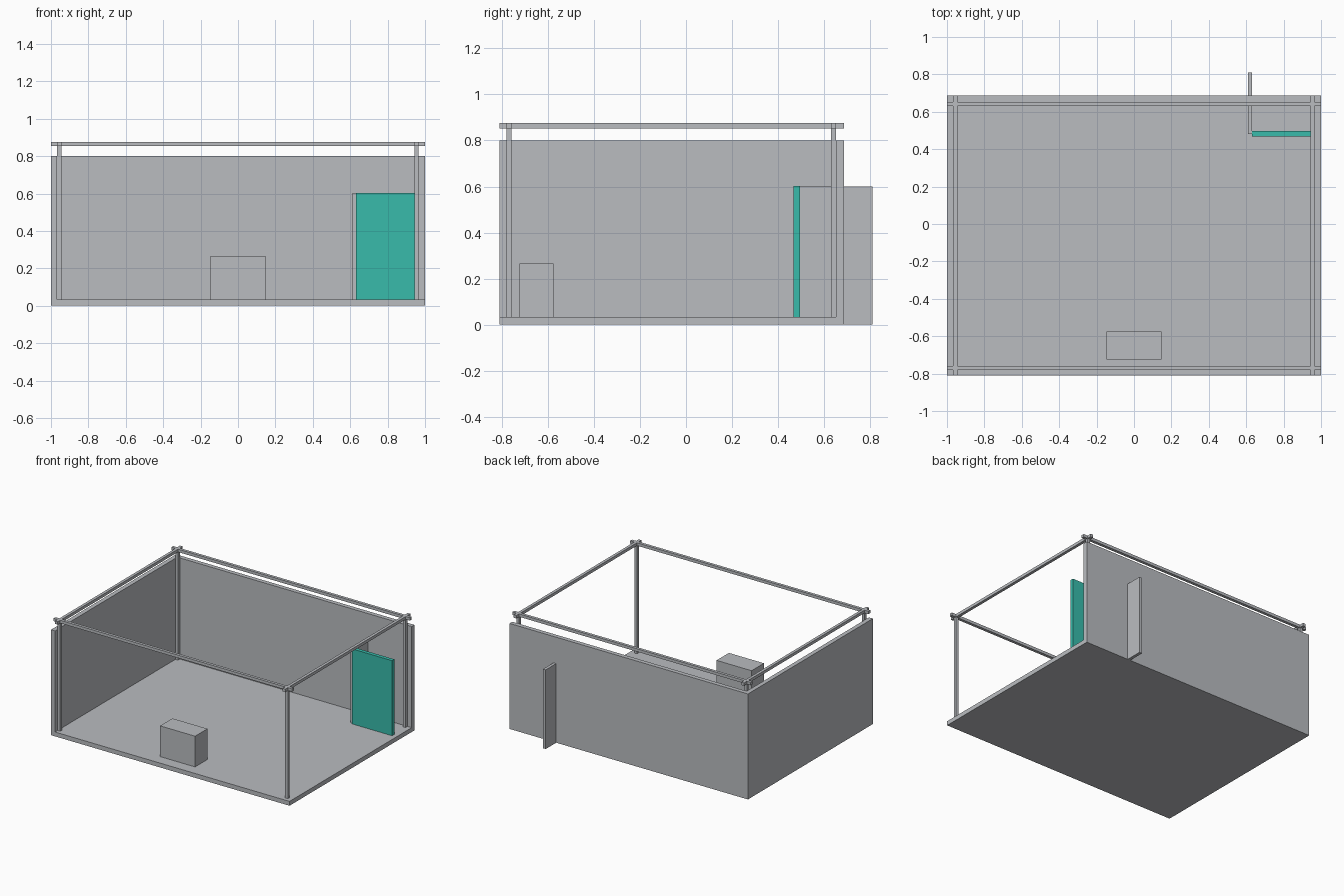
import bpy

cube = bpy.data.objects.get("Cube")
if cube:
    bpy.data.objects.remove(cube, do_unlink=True)


def material(name, rgb):
    mat = bpy.data.materials.new(name)
    mat.use_nodes = True
    mat.diffuse_color = (*rgb, 1)
    mat.node_tree.nodes["Principled BSDF"].inputs["Base Color"].default_value = (*rgb, 1)
    return mat


grey = material("light grey", (0.49, 0.505, 0.53))
teal = material("teal", (0.04, 0.5, 0.41))


def box(name, x, y, z, mat=grey):
    """Box given by its (min, max) range on each axis."""
    bpy.ops.mesh.primitive_cube_add(size=1, location=[(a + b) / 2 for a, b in (x, y, z)])
    ob = bpy.context.object
    ob.name = name
    ob.scale = [b - a for a, b in (x, y, z)]
    bpy.ops.object.transform_apply(location=False, rotation=False, scale=True)
    ob.data.materials.append(mat)
    return ob


# Overall plan of the booth
LEFT, RIGHT = -1.0, 1.0
FRONT, BACK = -0.811, 0.686
THICK = 0.033
WALL_TOP = 0.8

# Floor slab, back wall and one side wall
box("floor", (LEFT, RIGHT), (FRONT, BACK), (0, THICK))
box("back_wall", (LEFT, RIGHT), (BACK - THICK, BACK), (0, WALL_TOP))
box("side_wall", (LEFT, LEFT + THICK), (FRONT, BACK - THICK), (0, WALL_TOP))

# Four posts carrying crossed beams
BAR = 0.011
BEAM = (0.853, 0.875)
post_x = {"right": -0.956, "left": 0.954}
post_y = {"front": -0.77, "back": 0.642}
for side, x in post_x.items():
    box(f"{side}_beam", (x - BAR, x + BAR), (FRONT, BACK), BEAM)
    for end, y in post_y.items():
        box(f"{end}_{side}_post", (x - BAR, x + BAR), (y - BAR, y + BAR), (THICK, BEAM[0]))
for end, y in post_y.items():
    box(f"{end}_beam", (LEFT, RIGHT), (y - BAR, y + BAR), BEAM)

# Partition passing through the back wall, and the teal panel beside it
box("partition", (0.609, 0.632), (0.48, 0.811), (0, 0.6))
box("teal_panel", (0.63, 0.965), (0.468, 0.496), (0.01, 0.602), teal)

# Counter near the front
box("counter", (-0.147, 0.147), (-0.724, -0.576), (THICK - 0.01, 0.266))
